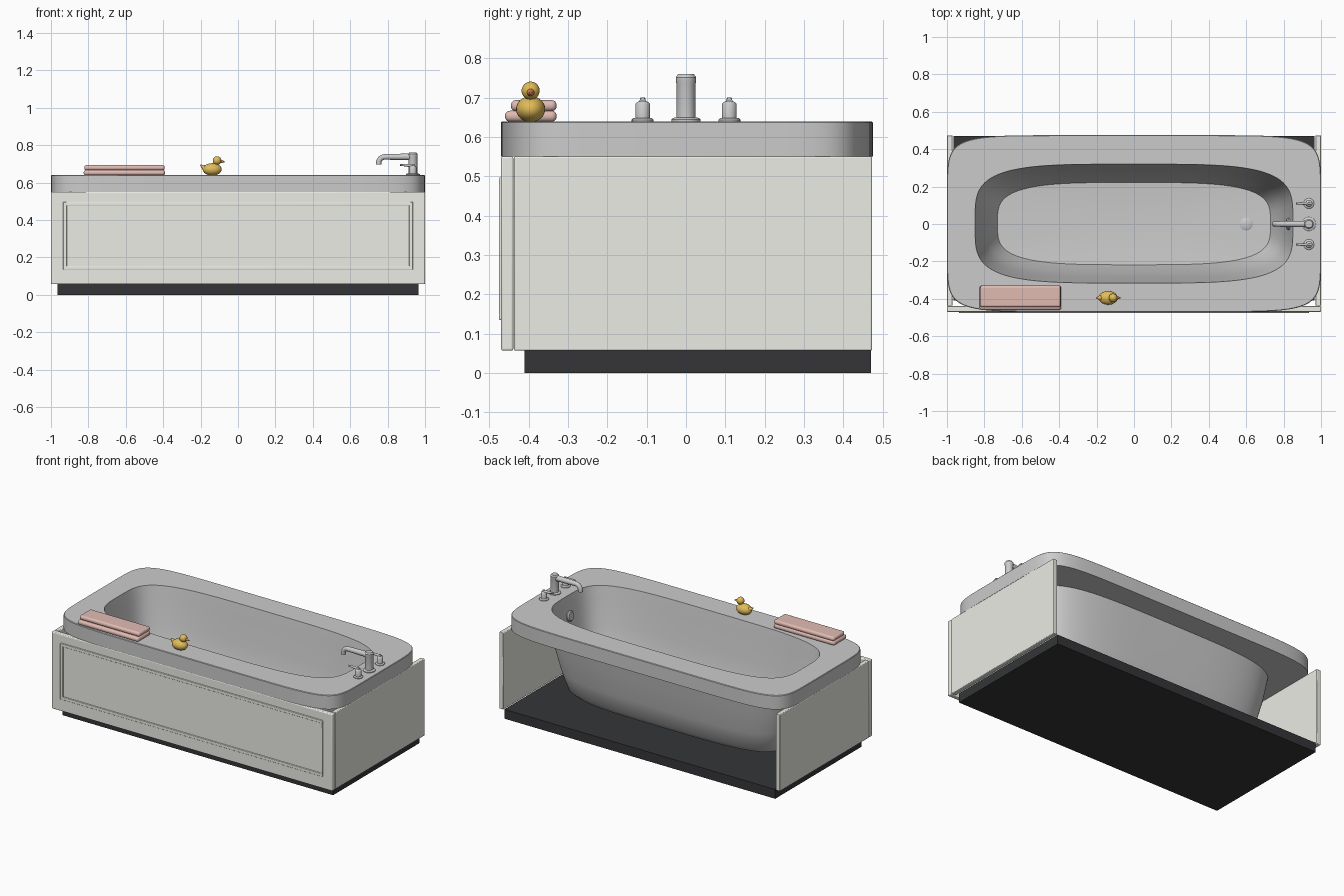
import bpy, bmesh, math
from mathutils import Vector

if "Cube" in bpy.data.objects:
    bpy.data.objects.remove(bpy.data.objects["Cube"])


def material(name, rgb):
    m = bpy.data.materials.new(name)
    m.diffuse_color = (*rgb, 1)
    m.use_nodes = True
    m.node_tree.nodes["Principled BSDF"].inputs["Base Color"].default_value = m.diffuse_color
    return m


WHITE = material("panel_white", (0.84, 0.84, 0.79))
DARK = material("plinth_dark", (0.035, 0.036, 0.04))
PINK = material("towel_pink", (0.75, 0.5, 0.45))
YELLOW = material("duck_yellow", (0.75, 0.5, 0.1))
ORANGE = material("beak_orange", (0.75, 0.25, 0.1))


def finish(name, bm, mat=None, angle=35, bevel=0, segments=3):
    bmesh.ops.recalc_face_normals(bm, faces=bm.faces)
    me = bpy.data.meshes.new(name)
    bm.to_mesh(me)
    bm.free()
    ob = bpy.data.objects.new(name, me)
    bpy.context.collection.objects.link(ob)
    if mat:
        me.materials.append(mat)
    if bevel:
        mod = ob.modifiers.new("bevel", 'BEVEL')
        mod.width, mod.segments = bevel, segments
    bpy.ops.object.select_all(action='DESELECT')
    ob.select_set(True)
    bpy.context.view_layer.objects.active = ob
    bpy.ops.object.shade_smooth_by_angle(angle=math.radians(angle))
    return ob


def skin(bm, rings):
    """Bridge a list of equal-length rings and cap both ends."""
    loops = [[bm.verts.new(p) for p in r] for r in rings]
    n = len(loops[0])
    for a, b in zip(loops, loops[1:]):
        for i in range(n):
            bm.faces.new((a[i], a[(i + 1) % n], b[(i + 1) % n], b[i]))
    bm.faces.new(loops[0])
    bm.faces.new(loops[-1])


def box(name, lo, hi, mat=None, bevel=0.0, segments=3):
    bm = bmesh.new()
    bmesh.ops.create_cube(bm, size=1)
    for v in bm.verts:
        v.co = Vector([(l + h) / 2 + c * (h - l) for l, h, c in zip(lo, hi, v.co)])
    return finish(name, bm, mat, 35, bevel, segments)


def superellipse(a, b, z, n, count=96):
    pts = []
    for i in range(count):
        t = 2 * math.pi * (i + 0.5) / count
        c, s = math.cos(t), math.sin(t)
        pts.append((a * math.copysign(abs(c) ** (2 / n), c),
                    b * math.copysign(abs(s) ** (2 / n), s) + 0.002, z))
    return pts


def tube(name, stations, mat=None, sides=24):
    """Round section swept along (point, radius) stations in an XZ plane or straight line."""
    pts = [Vector(p) for p, _ in stations]
    rings = []
    for i, (p, (_, r)) in enumerate(zip(pts, stations)):
        steps = [(b - a).normalized() for a, b in ((pts[max(i - 1, 0)], p), (p, pts[min(i + 1, len(pts) - 1)]))]
        d = (steps[0] + steps[1]).normalized()
        u = Vector((0, 1, 0))
        w = d.cross(u).normalized()
        rings.append([p + r * (math.cos(2 * math.pi * k / sides) * u + math.sin(2 * math.pi * k / sides) * w)
                      for k in range(sides)])
    bm = bmesh.new()
    skin(bm, rings)
    return finish(name, bm, mat)


def lathe(name, x, y, profile):
    return tube(name, [((x, y, z), r) for r, z in profile])


def ball(name, center, radii, mat):
    bm = bmesh.new()
    bmesh.ops.create_uvsphere(bm, u_segments=28, v_segments=16, radius=1)
    for v in bm.verts:
        v.co = Vector([c + r * k for c, r, k in zip(center, radii, v.co)])
    return finish(name, bm, mat)


# Tub: hanging shell, rim slab and basin as one loft
bm = bmesh.new()
skin(bm, [superellipse(*s) for s in (
    (0.66, 0.17, 0.095, 3.6), (0.73, 0.22, 0.102, 3.6), (0.765, 0.25, 0.135, 3.7),
    (0.80, 0.28, 0.25, 3.8), (0.835, 0.305, 0.4, 4), (0.862, 0.328, 0.55, 4),
    (1.0, 0.473, 0.55, 8), (1.0, 0.473, 0.637, 8), (0.997, 0.47, 0.64, 8),
    (0.85, 0.318, 0.64, 4), (0.836, 0.306, 0.56, 4), (0.812, 0.286, 0.4, 3.9),
    (0.778, 0.258, 0.25, 3.7), (0.73, 0.22, 0.145, 3.6), (0.3, 0.09, 0.135, 3))])
finish("tub", bm)

# Plinth and panels
box("plinth", (-0.965, -0.41, 0), (0.965, 0.47, 0.06), DARK)
box("front_panel", (-1, -0.47, 0.057), (1, -0.439, 0.551), WHITE, 0.005)
for side, x in (("left", -0.985), ("right", 0.985)):
    box(side + "_panel", (x - 0.015, -0.437, 0.057), (x + 0.015, 0.473, 0.551), WHITE, 0.004)

# Raised moulding on the front panel
for name, x0, x1, z0, z1 in (("top", -0.935, 0.935, 0.477, 0.497), ("bottom", -0.935, 0.935, 0.135, 0.155),
                             ("left", -0.935, -0.915, 0.135, 0.497), ("right", 0.915, 0.935, 0.135, 0.497)):
    box("moulding_" + name, (x0, -0.476, z0), (x1, -0.465, z1), WHITE, 0.003, 2)

# Drain and overflow
lathe("drain", 0.6, 0, [(0.034, 0.135), (0.034, 0.147), (0.028, 0.151)])
tube("overflow", [((0.845, 0, 0.515), 0.032), ((0.822, 0, 0.519), 0.032), ((0.816, 0, 0.52), 0.026)])

# Tap column, spout and two lever handles
lathe("tap_column", 0.935, 0, [(0.037, 0.64), (0.037, 0.645), (0.032, 0.649), (0.024, 0.65), (0.024, 0.735),
                               (0.026, 0.742), (0.026, 0.752), (0.02, 0.76)])
spout = [((0.94, 0, 0.738), 0.018), ((0.785, 0, 0.738), 0.015)]
for i in range(1, 7):
    a = math.radians(15 * i)
    spout.append(((0.785 - 0.033 * math.sin(a), 0, 0.705 + 0.033 * math.cos(a)), 0.0145))
spout.append(((0.752, 0, 0.697), 0.0145))
tube("spout", spout)
for side, y in (("front", -0.11), ("back", 0.11)):
    lathe(side + "_handle", 0.935, y, [(0.028, 0.64), (0.028, 0.644), (0.024, 0.648), (0.019, 0.649),
                                       (0.019, 0.683), (0.016, 0.688), (0.008, 0.692), (0.006, 0.70)])
    tube(side + "_lever", [((0.943, y, 0.69), 0.009), ((0.90, y, 0.693), 0.007), ((0.866, y, 0.695), 0.0045)])

# Folded towels
box("lower_towel", (-0.825, -0.46, 0.639), (-0.39, -0.329, 0.667), PINK, 0.0125, 5)
box("upper_towel", (-0.822, -0.445, 0.666), (-0.392, -0.329, 0.694), PINK, 0.0125, 5)

# Toy duck
Y = -0.395
ball("duck_body", (-0.138, Y, 0.671), (0.051, 0.037, 0.033), YELLOW)
ball("duck_head", (-0.112, Y, 0.718), (0.023, 0.023, 0.023), YELLOW)
tube("duck_tail", [((-0.158, Y, 0.668), 0.026), ((-0.182, Y, 0.682), 0.014), ((-0.202, Y, 0.695), 0.002)], YELLOW)
tube("duck_beak", [((-0.096, Y, 0.714), 0.011), ((-0.072, Y, 0.712), 0.003)], ORANGE)
